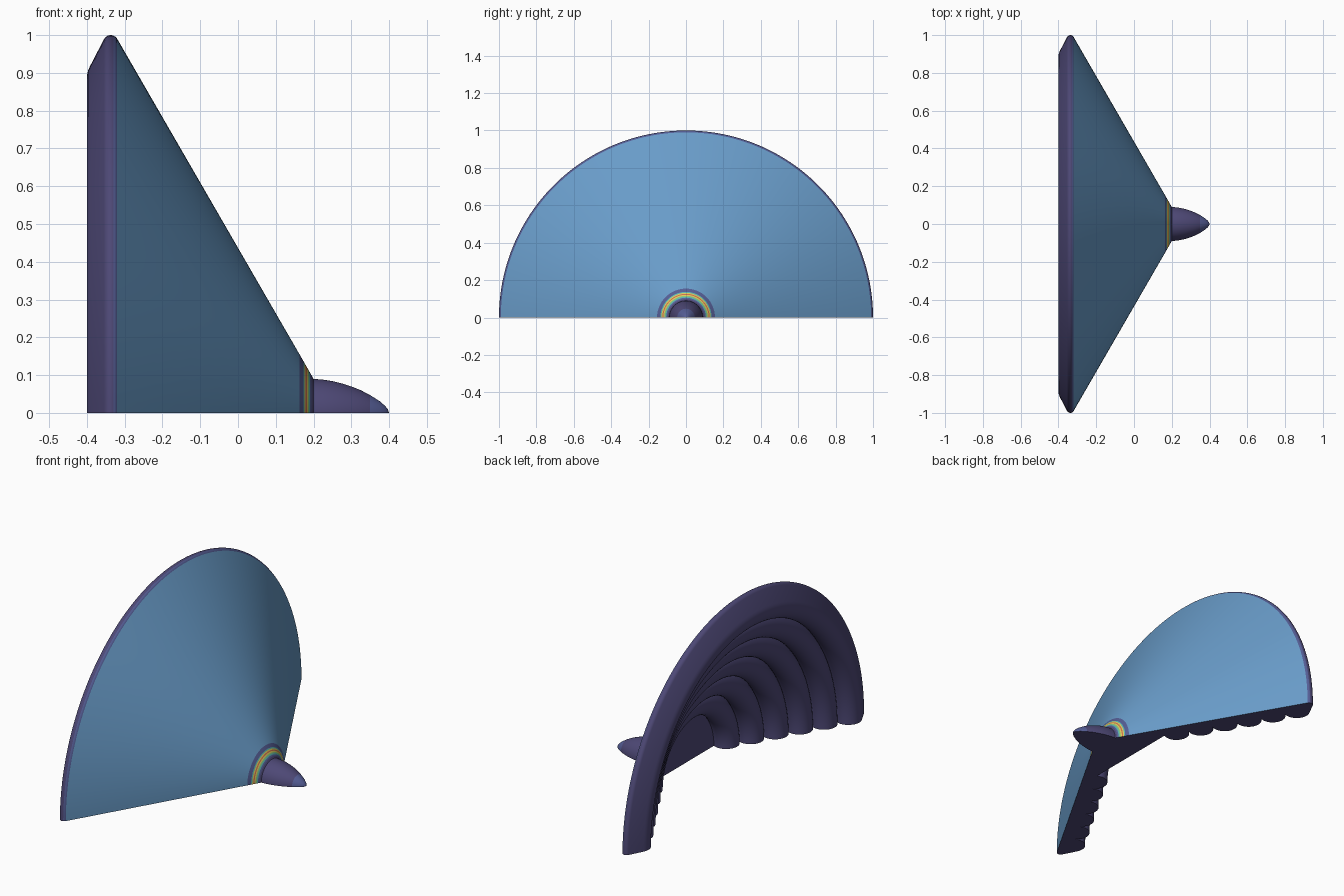
import bpy, bmesh
from math import sin, cos, pi, radians

if "Cube" in bpy.data.objects:
    bpy.data.objects.remove(bpy.data.objects["Cube"])

def material(name, rgb):
    m = bpy.data.materials.new(name)
    m.diffuse_color = (*rgb, 1)
    m.use_nodes = True
    m.node_tree.nodes["Principled BSDF"].inputs["Base Color"].default_value = m.diffuse_color
    return m

PURPLE = material("purple", (0.075, 0.065, 0.18))
BLUE = material("blue", (0.14, 0.33, 0.58))
INDIGO = material("indigo", (0.09, 0.11, 0.30))
TEAL = material("teal", (0.10, 0.45, 0.45))
GREEN = material("green", (0.25, 0.55, 0.20))
YELLOW = material("yellow", (0.75, 0.60, 0.10))
RED = material("red", (0.60, 0.16, 0.08))
MATS = [PURPLE, BLUE, INDIGO, TEAL, GREEN, YELLOW, RED]

def half_revolve(name, profile, mats, steps=96):
    """Sweep (x, r) points half a turn about x; close the cut on z = 0."""
    bm = bmesh.new()
    rings = [[bm.verts.new((x, r * cos(pi * i / steps), max(0, r * sin(pi * i / steps))))
              for i in range(steps + 1)] if r > 1e-6 else [bm.verts.new((x, 0, 0))] * (steps + 1)
             for x, r in profile]
    for j, (a, b) in enumerate(zip(rings, rings[1:])):
        for i in range(steps):
            quad = list(dict.fromkeys((a[i], a[i + 1], b[i + 1], b[i])))
            bm.faces.new(quad).material_index = MATS.index(mats[j])
    cut = [r[0] for r in rings] + [r[-1] for r in reversed(rings)]
    bm.faces.new(list(dict.fromkeys(cut)))
    bmesh.ops.recalc_face_normals(bm, faces=bm.faces)
    # the open joint can confuse the solver, so make sure the cut faces down
    bm.normal_update()
    if min(bm.faces, key=lambda f: f.normal.z).normal.z > -0.99:
        bmesh.ops.reverse_faces(bm, faces=bm.faces)
    me = bpy.data.meshes.new(name)
    bm.to_mesh(me)
    bm.free()
    for m in MATS:
        me.materials.append(m)
    ob = bpy.data.objects.new(name, me)
    bpy.context.collection.objects.link(ob)
    bpy.context.view_layer.objects.active = ob
    ob.select_set(True)
    bpy.ops.object.shade_smooth_by_angle(angle=radians(30))
    ob.select_set(False)

def arc(cx, cr, rad, a0, a1, n):
    return [(cx + rad * cos(radians(a0 + (a1 - a0) * i / n)),
             cr + rad * sin(radians(a0 + (a1 - a0) * i / n))) for i in range(n + 1)]

# pointed nose
nose = [(0.2, 0.09), (0.225, 0.088), (0.25, 0.084), (0.275, 0.078), (0.3, 0.07),
        (0.325, 0.060), (0.35, 0.047), (0.375, 0.031), (0.39, 0.018), (0.397, 0.009), (0.4, 0)]
half_revolve("nose", nose, [PURPLE] * 6 + [INDIGO] * 4)

# front cone with coloured bands by the nose
profile, mats = [(0.2, 0.09)], []
for x, m in [(0.195, PURPLE), (0.191, INDIGO), (0.188, TEAL), (0.185, GREEN), (0.182, YELLOW),
             (0.179, RED), (0.176, YELLOW), (0.173, TEAL), (0.163, INDIGO)]:
    profile.append((x, 0.09 + (0.2 - x) * 1.75))
    mats.append(m)

# rounded shoulder, then the row of inflated rings down the back
profile += arc(-0.337, 0.98, 0.02, 30, 152, 10)
mats += [BLUE] + [INDIGO] * 3 + [PURPLE] * 7
R, RINGS = 0.065, 6
for k in range(RINGS):
    pts = arc(-0.335 + k * R, 0.886 - k * 2 * R * sin(pi / 3), R, 152 if k == 0 else 120, 300, 16)
    profile += pts if k == 0 else pts[1:]
    mats += [PURPLE] * (17 if k == 0 else 16)

# flat back of the central hub
profile.append((profile[-1][0], 0))
mats += [PURPLE] * (len(profile) - 1 - len(mats))
half_revolve("inflated_shield", profile, mats)
